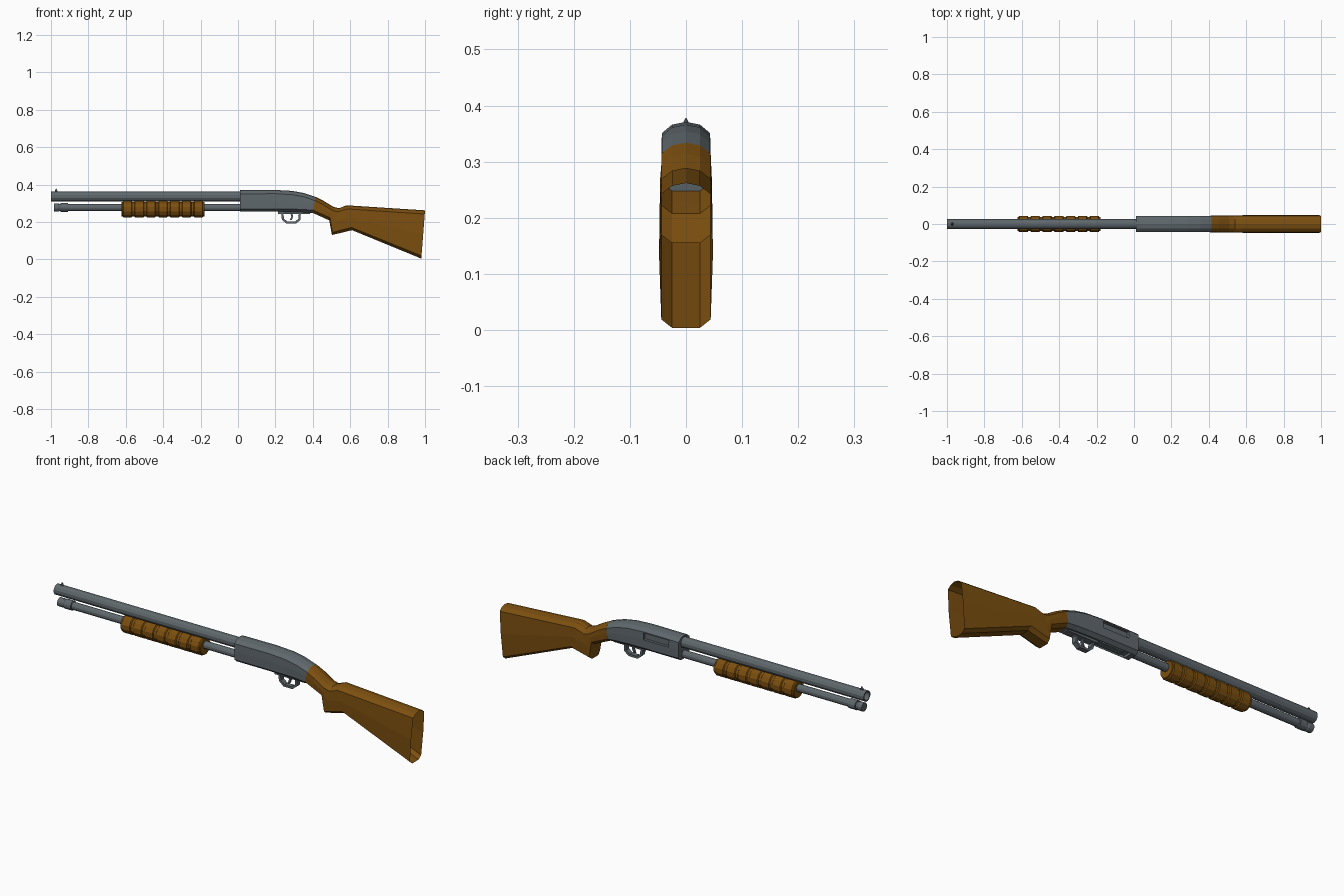
import bpy, bmesh, math
from mathutils import Vector

if "Cube" in bpy.data.objects:
    bpy.data.objects.remove(bpy.data.objects["Cube"])


def material(name, rgb):
    m = bpy.data.materials.new(name)
    m.diffuse_color = (*rgb, 1)
    m.use_nodes = True
    m.node_tree.nodes["Principled BSDF"].inputs["Base Color"].default_value = m.diffuse_color
    return m


STEEL = material("grey_steel", (0.115, 0.138, 0.152))
WOOD = material("brown_wood", (0.200, 0.078, 0.005))


def loft(name, rings, mat, cap_start=True, cap_end=True):
    """Skin a list of equal-length closed rings."""
    bm = bmesh.new()
    vr = [[bm.verts.new(p) for p in ring] for ring in rings]
    n = len(vr[0])
    for a, b in zip(vr, vr[1:]):
        for i in range(n):
            j = (i + 1) % n
            bm.faces.new((a[i], a[j], b[j], b[i]))
    if cap_start:
        bm.faces.new(vr[0])
    if cap_end:
        bm.faces.new(vr[-1])
    bmesh.ops.recalc_face_normals(bm, faces=bm.faces[:])
    me = bpy.data.meshes.new(name)
    bm.to_mesh(me)
    bm.free()
    me.materials.append(mat)
    ob = bpy.data.objects.new(name, me)
    bpy.context.collection.objects.link(ob)
    return ob


def lathe(name, profile, z, mat, sides=12):
    """Revolve (x, radius) pairs around a lengthwise axis at height z."""
    step = math.tau / sides
    rings = [[(x, r * math.cos((i + .5) * step), z + r * math.sin((i + .5) * step))
              for i in range(sides)] for x, r in profile]
    return loft(name, rings, mat)


def box(name, x0, x1, y0, y1, z0, z1, mat):
    rings = [[(x, y0, z0), (x, y1, z0), (x, y1, z1), (x, y0, z1)] for x in (x0, x1)]
    return loft(name, rings, mat)


def body_ring(xt, zt, xb, zb, side, mid):
    """Chamfered section spanned between a top and a bottom point."""
    top, bot = Vector((xt, 0, zt)), Vector((xb, 0, zb))
    h = (top - bot).length
    half = [(.025, h - .005), (side, h - .02), (mid, h * .5), (side, .015), (.025, 0)]
    pts = [(0, h)] + half + [(-y, d) for y, d in reversed(half)]
    up = (top - bot) / h
    return [bot + up * d + Vector((0, y, 0)) for y, d in pts]


# Barrel with an open bore, and the front sight
lathe("barrel", [(-.88, .021), (-1, .021), (-1, .027), (.03, .027)], .336, STEEL)
sight = [[(-.972 + r * math.cos(a * math.tau / 8), r * math.sin(a * math.tau / 8), z)
          for a in range(8)] for z, r in ((.358, .009), (.366, .007), (.378, .001))]
loft("front_sight", sight, STEEL)

# Magazine tube with end cap and ring
lathe("magazine_tube", [(-.985, .017), (-.985, .022), (-.96, .022), (-.955, .019),
                        (-.95, .019), (-.948, .024), (-.91, .024), (-.908, .019),
                        (.03, .019)], .277, STEEL)

# Ribbed sliding grip
ribs, x0, x1 = 7, -.623, -.18
w = (x1 - x0) / ribs
profile = []
for i in range(ribs):
    a = x0 + i * w
    profile += [(a, .040), (a + .006, .040), (a + .010, .045), (a + w - .010, .045),
                (a + w - .006, .040)]
profile.append((x1, .040))
lathe("sliding_grip", profile, .268, WOOD)

# Receiver, curving down toward the stock
stations = [(.01, .37, .01, .255), (.20, .371, .20, .255), (.29, .366, .285, .254),
            (.355, .354, .345, .252), (.415, .334, .40, .248)]
receiver = loft("receiver", [body_ring(*s, .043, .044) for s in stations], STEEL)

# Ejection port on the back side and loading port underneath, cut as recesses
for dims in ((.065, .205, .030, .08, .312, .345), (.035, .205, -.024, .024, .20, .267)):
    cutter = box("port_cutter", *dims, STEEL)
    cutter.hide_render = True
    mod = receiver.modifiers.new("port", 'BOOLEAN')
    mod.object, mod.operation, mod.solver = cutter, 'DIFFERENCE', 'EXACT'
    bpy.context.view_layer.objects.active = receiver
    bpy.ops.object.modifier_apply(modifier=mod.name)
    bpy.data.objects.remove(cutter)

# Shell lifter lying in the loading port
box("shell_lifter", .07, .20, -.014, .014, .256, .27, STEEL)

# Trigger plate, guard loop and trigger
box("trigger_plate", .215, .385, -.018, .018, .243, .262, STEEL)
path = [(.222, .25), (.238, .238), (.240, .215), (.262, .196), (.306, .196),
        (.328, .213), (.328, .238), (.345, .25)]
cx, cz = .284, .235
rings = []
for x, z in path:
    out = Vector((x - cx, 0, z - cz)).normalized() * .006
    p = Vector((x, 0, z))
    rings.append([p + out * s + Vector((0, y, 0))
                  for s, y in ((-1, -.012), (-1, .012), (1, .012), (1, -.012))])
loft("trigger_guard", rings, STEEL)
rings = [[(x - .005, -.005, z), (x + .005, -.005, z), (x + .005, .005, z), (x - .005, .005, z)]
         for x, z in ((.285, .25), (.290, .228), (.282, .210))]
loft("trigger", rings, STEEL)

# Stock, hollow and open at the butt
stations = [(.415, .334, .40, .248), (.455, .314, .445, .228), (.51, .281, .488, .208),
            (.54, .273, .502, .13), (.58, .289, .61, .156), (1.0, .262, .98, .004)]
mids = (.044, .046, .046, .046, .047, .048)
loft("stock", [body_ring(*s, .044, m) for s, m in zip(stations, mids)], WOOD,
     cap_start=False, cap_end=False)
